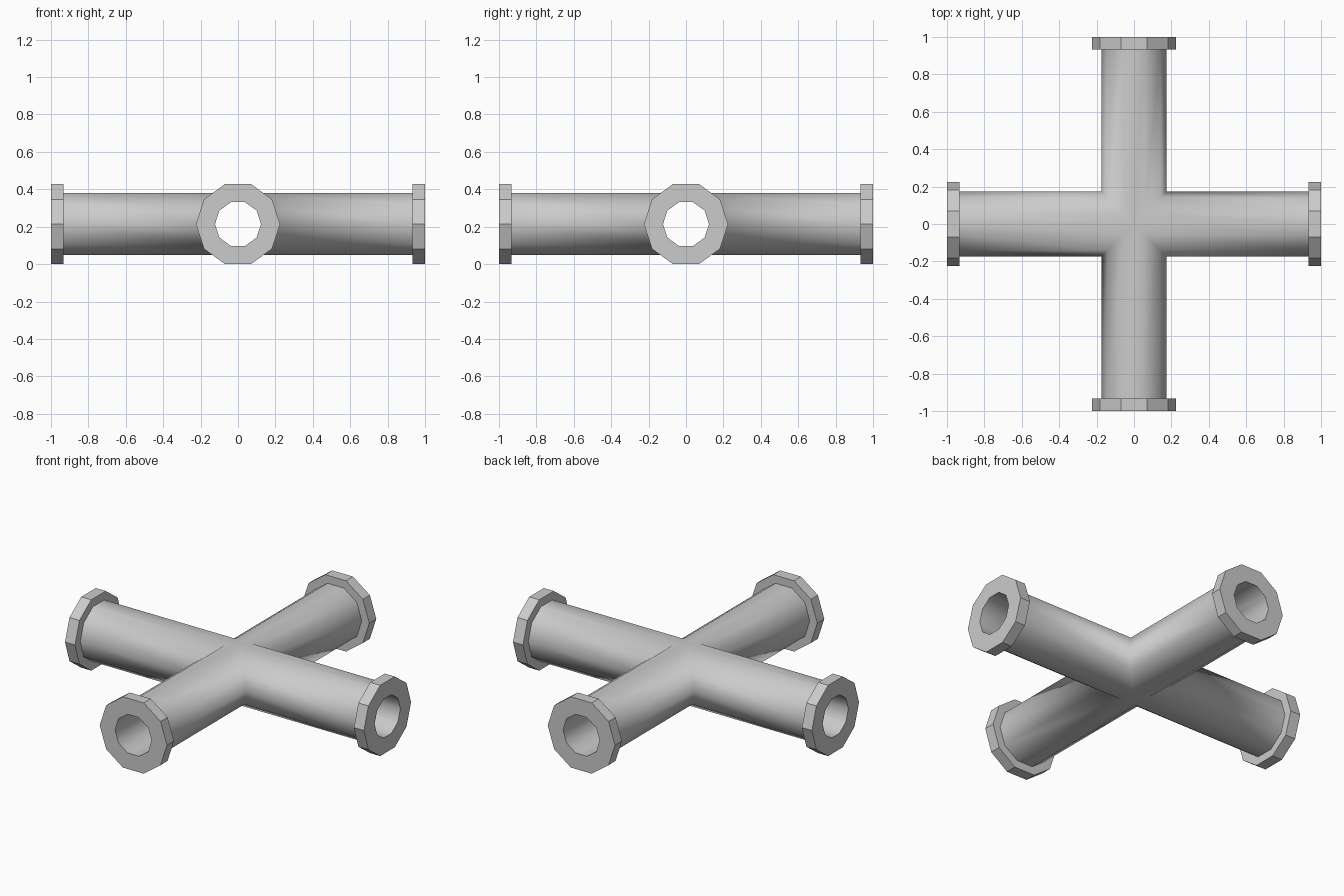
import bpy, bmesh, math
from mathutils import Matrix

cube = bpy.data.objects.get("Cube")
if cube:
    bpy.data.objects.remove(cube)

SIDES = 10
AXIS_Z = 0.214
TUBE_R, BORE_R, FLANGE_R = 0.175, 0.123, 0.225
FLANGE_START, END = 0.933, 1.0

grey = bpy.data.materials.new("light_grey_metal")
grey.use_nodes = True
colour = (0.6, 0.6, 0.6, 1)
grey.diffuse_color = colour
grey.node_tree.nodes["Principled BSDF"].inputs["Base Color"].default_value = colour


def outline(radius):
    """Ten-sided ring with its flat sides split on the centre line."""
    pts = []
    for i in range(SIDES):
        a = 2 * math.pi * i / SIDES
        y, z = radius * math.cos(a), radius * math.sin(a)
        if pts and pts[-1][0] * y < -1e-6:
            pts.append((0.0, z))
        pts.append((y, z))
    return pts


def ring(bm, radius, x, turn):
    """One ring across an arm; x of None mitres it against its neighbours."""
    return [bm.verts.new(turn @ Matrix.Translation((abs(y) if x is None else x, y, z)).translation)
            for y, z in outline(radius)]


def bridge(bm, a, b, smooth):
    for i in range(len(a)):
        j = (i + 1) % len(a)
        bm.faces.new((a[i], a[j], b[j], b[i])).smooth = smooth


def finish(bm, name):
    bmesh.ops.remove_doubles(bm, verts=bm.verts, dist=1e-4)
    mesh = bpy.data.meshes.new(name)
    bm.to_mesh(mesh)
    bm.free()
    mesh.materials.append(grey)
    obj = bpy.data.objects.new(name, mesh)
    obj.location.z = AXIS_Z
    bpy.context.collection.objects.link(obj)


turns = {side: Matrix.Rotation(math.pi / 2 * k, 4, 'Z')
         for k, side in enumerate(("left", "back", "right", "front"))}

# Four mitred arms, outside and bore
outer, bore = bmesh.new(), bmesh.new()
for turn in turns.values():
    bridge(outer, ring(outer, TUBE_R, None, turn), ring(outer, TUBE_R, FLANGE_START, turn), True)
    bridge(bore, ring(bore, BORE_R, END, turn), ring(bore, BORE_R, None, turn), True)
finish(outer, "cross_pipe")
finish(bore, "pipe_bore")

# End flanges: back collar, rim and front face
for side, turn in turns.items():
    bm = bmesh.new()
    loops = [ring(bm, r, x, turn) for r, x in ((TUBE_R, FLANGE_START), (FLANGE_R, FLANGE_START),
                                               (FLANGE_R, END), (BORE_R, END))]
    for a, b in zip(loops, loops[1:]):
        bridge(bm, a, b, False)
    finish(bm, side + "_flange")
